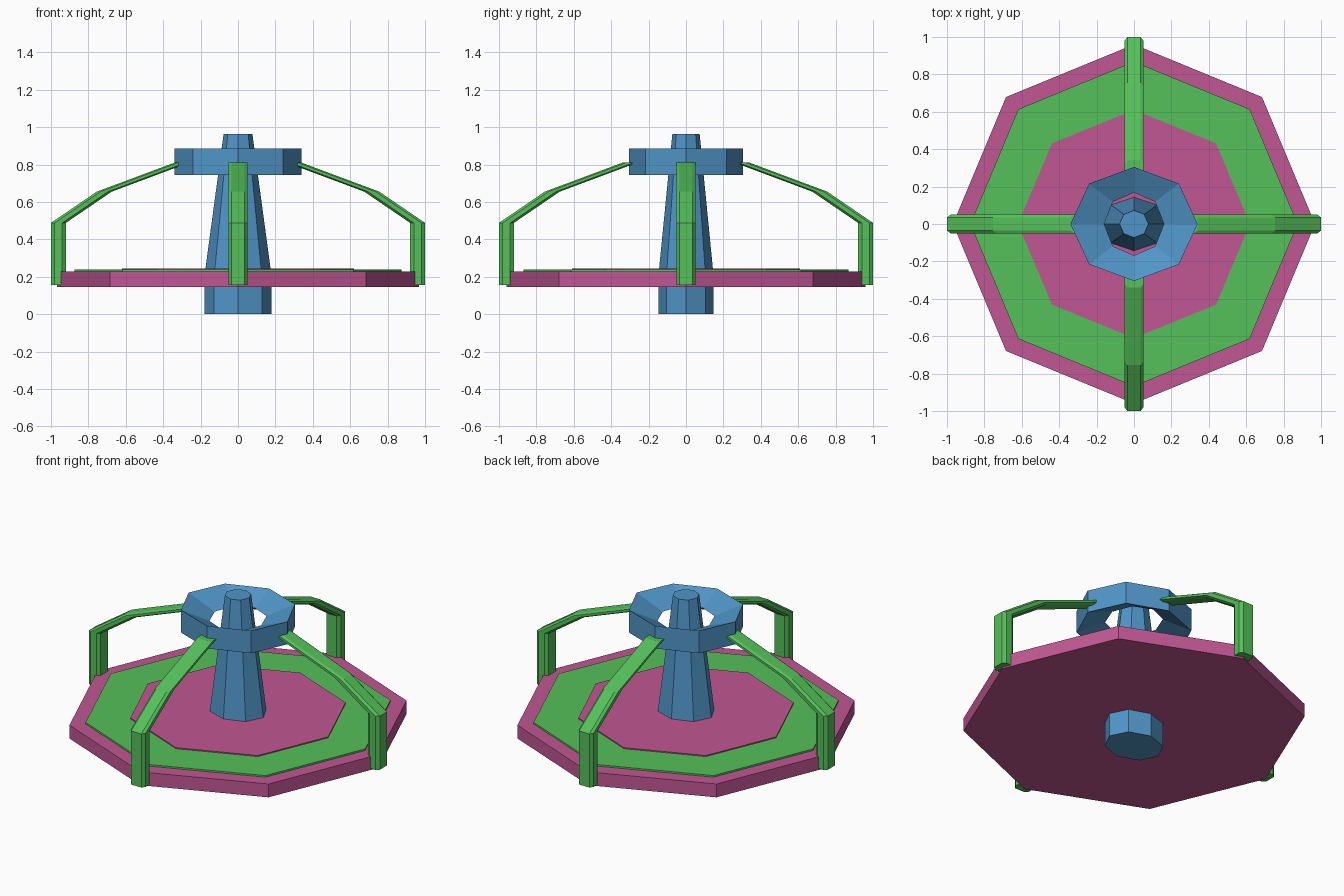
import bpy
from math import cos, sin, pi

cube = bpy.data.objects.get("Cube")
if cube:
    bpy.data.objects.remove(cube, do_unlink=True)


def material(name, rgb):
    m = bpy.data.materials.new(name)
    m.use_nodes = True
    m.diffuse_color = (*rgb, 1)
    m.node_tree.nodes["Principled BSDF"].inputs["Base Color"].default_value = (*rgb, 1)
    return m


pink = material("pink", (0.53, 0.095, 0.29))
green = material("green", (0.09, 0.53, 0.1))
blue = material("blue", (0.08, 0.3, 0.57))


def octagon(rx, ry, z):
    """Ring of eight points with corners on the axes."""
    return [(rx * cos(i * pi / 4), ry * sin(i * pi / 4), z) for i in range(8)]


def loft(name, rings, mat, closed=False):
    """Skin rings of equal length; closed joins the last ring to the first."""
    n, count = len(rings[0]), len(rings)
    faces = []
    for r in range(count if closed else count - 1):
        a, b = r * n, (r + 1) % count * n
        for i in range(n):
            j = (i + 1) % n
            faces.append((a + i, a + j, b + j, b + i))
    if not closed:
        faces.append(tuple(reversed(range(n))))
        faces.append(tuple(range((count - 1) * n, count * n)))
    mesh = bpy.data.meshes.new(name)
    mesh.from_pydata([p for ring in rings for p in ring], [], faces)
    mesh.materials.append(mat)
    obj = bpy.data.objects.new(name, mesh)
    bpy.context.collection.objects.link(obj)
    return obj


def plate(name, rx, ry, bottom, top, mat):
    return loft(name, [octagon(rx, ry, bottom), octagon(rx, ry, top)], mat)


# Turning platform with two thin raised layers
plate("platform", 0.968, 0.96, 0.145, 0.228, pink)
plate("floor_layer", 0.875, 0.868, 0.226, 0.238, green)
plate("inner_floor", 0.62, 0.61, 0.236, 0.245, pink)

# Centre column: straight foot, tapered shaft
loft("column", [octagon(0.18, 0.148, 0), octagon(0.18, 0.148, 0.2),
                octagon(0.077, 0.073, 0.963)], blue)

# Hub ring with a triangular section
loft("hub_ring", [octagon(0.34, 0.305, 0.745), octagon(0.34, 0.305, 0.885),
                  octagon(0.16, 0.168, 0.815)], blue, closed=True)

# Four handrails: a chamfered section swept level along a bent path
SECTION = [(0.04, -0.035), (0.04, 0.035), (0.02, 0.05), (-0.02, 0.05),
           (-0.04, 0.035), (-0.04, -0.035), (-0.02, -0.05), (0.02, -0.05)]
PATH = [(0.96, 0.155), (0.96, 0.488), (0.715, 0.655), (0.3, 0.81)]
for k, side in enumerate(("left", "back", "right", "front")):
    rail = loft(side + "_handrail",
                [[(r + u, v, z) for u, v in SECTION] for r, z in PATH], green)
    rail.rotation_euler.z = k * pi / 2
